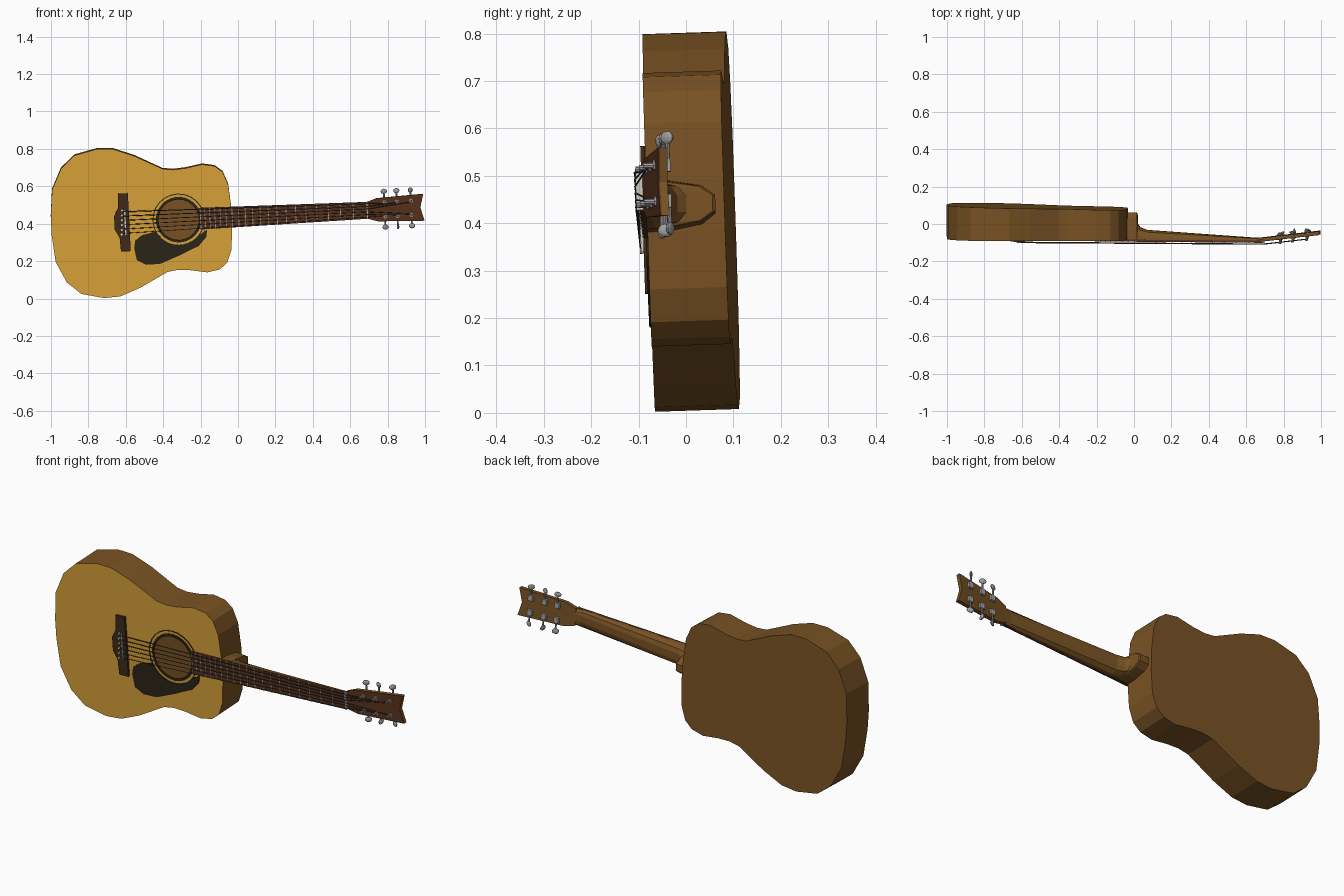
import bpy, bmesh, math
from mathutils import Matrix, Vector

if "Cube" in bpy.data.objects:
    bpy.data.objects.remove(bpy.data.objects["Cube"])

# Guitar space: x along the neck, z across it, y depth. POSE tilts it into place.
POSE = Matrix.Translation((0, 0, 0.44)) @ Matrix.Rotation(-0.05, 4, 'Y') @ Matrix.Rotation(0.033, 4, 'X')


def material(name, rgb):
    m = bpy.data.materials.new(name)
    m.diffuse_color = (*rgb, 1)
    m.use_nodes = True
    m.node_tree.nodes["Principled BSDF"].inputs["Base Color"].default_value = m.diffuse_color
    return m


SPRUCE = material("spruce", (0.70, 0.36, 0.04))
WOOD = material("brown_wood", (0.19, 0.085, 0.017))
ROSE = material("dark_rosewood", (0.05, 0.023, 0.010))
BOARD = material("fretboard_wood", (0.10, 0.032, 0.012))
BLACK = material("black_plastic", (0.025, 0.019, 0.010))
STEEL = material("string_steel", (0.06, 0.055, 0.05))
CHROME = material("metal", (0.35, 0.35, 0.36))
IVORY = material("ivory", (0.6, 0.57, 0.5))


def finish(name, bm, *mats):
    bmesh.ops.recalc_face_normals(bm, faces=bm.faces[:])
    me = bpy.data.meshes.new(name)
    bm.to_mesh(me)
    bm.free()
    for m in mats:
        me.materials.append(m)
    ob = bpy.data.objects.new(name, me)
    bpy.context.collection.objects.link(ob)
    ob.matrix_world = POSE
    return ob


def mirrored(half):
    """Close a half outline across z = 0."""
    return half + [(x, -z) for x, z in reversed(half) if abs(z) > 1e-6]


def loft(name, sections, mat, cyclic=False):
    """Skin a list of equally long point rings and cap the ends."""
    bm = bmesh.new()
    rings = [[bm.verts.new(p) for p in s] for s in sections]
    n = len(rings[0])
    pairs = list(zip(rings, rings[1:])) + ([(rings[-1], rings[0])] if cyclic else [])
    for a, b in pairs:
        for i in range(n):
            bm.faces.new((a[i], a[(i + 1) % n], b[(i + 1) % n], b[i]))
    if not cyclic:
        bm.faces.new(rings[0])
        bm.faces.new(rings[-1])
    return finish(name, bm, mat)


def prism(name, outline, front, back, mat):
    """Extrude an x/z outline between two depth functions of x."""
    return loft(name, [[(x, f(x), z) for x, z in outline] for f in (front, back)], mat)


def box(name, centre, size, mat):
    bm = bmesh.new()
    bmesh.ops.create_cube(bm, size=1, matrix=Matrix.Translation(centre) @ Matrix.Diagonal((*size, 1)))
    return finish(name, bm, mat)


def rod(name, a, b, r, mat, sides=8):
    a, b = Vector(a), Vector(b)
    bm = bmesh.new()
    turn = (b - a).to_track_quat('Z', 'Y').to_matrix().to_4x4()
    bmesh.ops.create_cone(bm, cap_ends=True, segments=sides, radius1=r, radius2=r, depth=(b - a).length,
                          matrix=Matrix.Translation((a + b) / 2) @ turn)
    return finish(name, bm, mat)


def front_y(x):
    return -0.083 - 0.006 * x


def back_y(x):
    return 0.08 - 0.025 * x


HOLE = -0.318


def circle(r, n=24, a0=0.0, a1=360.0):
    return [(HOLE + r * math.cos(math.radians(a0 + (a1 - a0) * i / n)),
             r * math.sin(math.radians(a0 + (a1 - a0) * i / n))) for i in range(n)]


# Hollow body: back, sides and a soundboard pierced by the sound hole
outline = mirrored([(-1.0, 0.05), (-0.986, 0.193), (-0.932, 0.305), (-0.857, 0.371), (-0.735, 0.399),
                    (-0.649, 0.394), (-0.54, 0.353), (-0.391, 0.276), (-0.335, 0.268), (-0.269, 0.273),
                    (-0.178, 0.289), (-0.112, 0.277), (-0.07, 0.243), (-0.044, 0.175), (-0.034, 0.055)])
bm = bmesh.new()
fr = [bm.verts.new((x, front_y(x), z)) for x, z in outline]
bk = [bm.verts.new((x, back_y(x), z)) for x, z in outline]
n = len(outline)
for i in range(n):
    j = (i + 1) % n
    bm.faces.new((fr[i], fr[j], bk[j], bk[i]))
bm.faces.new(bk)
hole = [bm.verts.new((x, front_y(x), z)) for x, z in circle(0.109)]
edges = [bm.edges.get((fr[i], fr[(i + 1) % n])) for i in range(n)]
edges += [bm.edges.new((hole[i], hole[(i + 1) % 24])) for i in range(24)]
top = bmesh.ops.triangle_fill(bm, edges=edges, use_beauty=True, normal=(0, -1, 0))
for f in top["geom"]:
    if isinstance(f, bmesh.types.BMFace):
        f.material_index = 1
finish("body", bm, WOOD, SPRUCE)

# Rosette rings round the sound hole
for r0, r1, name in ((0.108, 0.122, "inner_rosette"), (0.135, 0.140, "outer_rosette")):
    loft(name, [[(x, front_y(x) + d, z) for x, z in circle(r)]
                for r, d in ((r0, 0), (r0, -0.002), (r1, -0.002), (r1, 0))], BLACK, cyclic=True)

# Pickguard hugging the rosette
guard = [(-0.44, -0.057), (-0.515, -0.072), (-0.555, -0.10), (-0.563, -0.14), (-0.552, -0.205), (-0.503, -0.232),
         (-0.428, -0.231), (-0.32, -0.19), (-0.218, -0.146), (-0.175, -0.10), (-0.168, -0.06)]
guard += list(reversed(circle(0.135, 9, -150, -30)))
prism("pickguard", guard, lambda x: front_y(x) - 0.005, front_y, BLACK)

# Bridge, saddle and pins
prism("bridge", mirrored([(-0.662, 0.035), (-0.638, 0.08), (-0.634, 0.155), (-0.582, 0.155)]),
      lambda x: front_y(x) - 0.012, front_y, ROSE)
box("saddle", (-0.604, -0.092, 0), (0.007, 0.010, 0.135), IVORY)

# Neck with heel: stations are x, half width, back depth
stations = [(-0.04, 0.055, 0.062), (0.014, 0.050, 0.062), (0.019, 0.048, 0.056), (0.021, 0.049, 0.0),
            (0.034, 0.052, -0.018), (0.07, 0.054, -0.032), (0.66, 0.045, -0.074), (0.70, 0.044, -0.070)]
sections = []
for x, w, b in stations:
    f = -0.083 - 0.008 * x
    d = b - f
    sections.append([(x, f + d * k, w * s) for k, s in
                     ((0, 1), (0.35, 0.97), (0.8, 0.75), (1, 0.35), (1, -0.35), (0.8, -0.75), (0.35, -0.97), (0, -1))])
loft("neck", sections, WOOD)


def board_y(x):
    return -0.093 - 0.009 * x


def board_w(x):
    return 0.055 - 0.0145 * x


# Fretboard, frets and nut
prism("fretboard", [(x, s * board_w(x)) for x, s in ((-0.205, 1), (0.69, 1), (0.69, -1), (-0.205, -1))],
      board_y, lambda x: -0.082 - 0.008 * x, BOARD)
for i in range(1, 21):
    x = 0.69 - 1.3 * (1 - 2 ** (-i / 12))
    box(f"fret_{i}", (x, board_y(x), 0), (0.004, 0.004, 2 * board_w(x)), CHROME)
box("nut", (0.693, -0.097, 0), (0.008, 0.018, 0.088), IVORY)


def head_y(x):
    return -0.090 + 0.115 * (x - 0.69)


# Headstock with a notched end: wooden core and dark face
head = mirrored([(0.69, 0.044), (0.745, 0.062), (0.995, 0.072), (0.976, 0)])
prism("headstock", head, lambda x: head_y(x) + 0.002, lambda x: head_y(x) + 0.018, WOOD)
prism("headstock_face", head, lambda x: head_y(x) - 0.002, lambda x: head_y(x) + 0.002, BOARD)

# Tuners: post, bushing, gear housing, shaft and button
TUNERS = (0.785, 0.852, 0.927)
for s, side in ((1, "upper"), (-1, "lower")):
    for i, x in enumerate(TUNERS):
        tag = f"{side}_{i + 1}"
        y, z = head_y(x), s * 0.038
        yb = y + 0.026
        rod("tuner_post_" + tag, (x, y, z), (x - 0.003, y - 0.026, z), 0.006, CHROME)
        rod("tuner_bushing_" + tag, (x, y, z), (x, y - 0.006, z), 0.011, CHROME)
        box("gear_housing_" + tag, (x, yb - 0.002, z), (0.026, 0.014, 0.028), CHROME)
        rod("tuner_shaft_" + tag, (x, yb, z), (x, yb, s * 0.088), 0.0045, CHROME)
        bm = bmesh.new()
        roll = ((0.3, -0.4, 0.8), (0.5, 1.45, -0.4))[s < 0][i]
        bmesh.ops.create_uvsphere(bm, u_segments=10, v_segments=6, radius=1,
                                  matrix=Matrix.Translation((x, yb, s * 0.096)) @ Matrix.Rotation(roll, 4, 'Z')
                                  @ Matrix.Diagonal((0.018, 0.007, 0.014, 1)))
        finish("tuner_button_" + tag, bm, CHROME)

# Strings from bridge pins over saddle and nut to the posts
for i in range(6):
    t = (i - 2.5) / 2.5
    s = 1 if t > 0 else -1
    k = int(abs(t) * 2.5)
    px = TUNERS[2 - k]
    pin_x = -0.622 + 0.004 * t
    rod(f"bridge_pin_{i + 1}", (pin_x, -0.085, 0.064 * t), (pin_x, -0.099, 0.064 * t), 0.006, IVORY)
    pts = [(pin_x, -0.091, 0.060 * t), (-0.604, -0.098, 0.058 * t), (0.693, -0.107, 0.036 * t),
           (px, head_y(px) - 0.018, s * 0.033)]
    cu = bpy.data.curves.new(f"string_{i + 1}", 'CURVE')
    cu.dimensions = '3D'
    cu.bevel_depth = 0.0016 + 0.0002 * i
    cu.bevel_resolution = 0
    sp = cu.splines.new('POLY')
    sp.points.add(3)
    for p, co in zip(sp.points, pts):
        p.co = (*co, 1)
    cu.materials.append(STEEL)
    ob = bpy.data.objects.new(f"string_{i + 1}", cu)
    bpy.context.collection.objects.link(ob)
    ob.matrix_world = POSE
